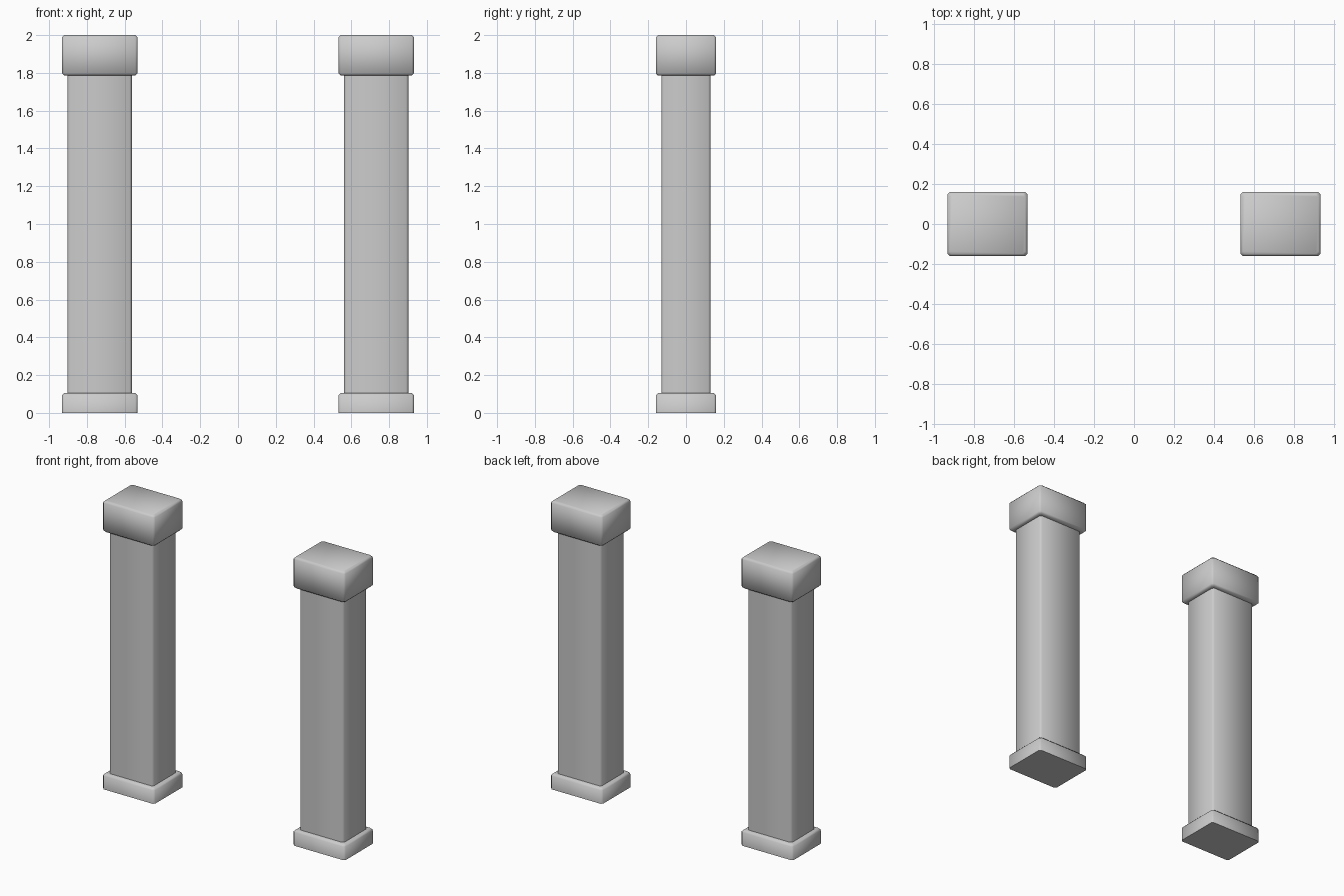
import bpy, bmesh, math

if "Cube" in bpy.data.objects:
    bpy.data.objects.remove(bpy.data.objects["Cube"])

HX, HY = 0.20, 0.16      # half size of base and cap
STEP = 0.03              # how far the shaft is set in
B = 0.012                # bevel width

# Pillar profile, bottom to top: (inset from the base outline, height)
PROFILE = [
    (0, 0), (0, 0.105 - B), (B, 0.105),              # base
    (STEP, 0.105), (STEP, 1.785),                    # shaft
    (B, 1.785), (0, 1.785 + B), (0, 2.0 - B), (B, 2.0),  # cap
]


def ring(bm, inset, z):
    """Rectangle with chamfered corners, counter-clockwise."""
    x, y = HX - inset, HY - inset
    pts = [(x, -y + B), (x, y - B), (x - B, y), (-x + B, y),
           (-x, y - B), (-x, -y + B), (-x + B, -y), (x - B, -y)]
    return [bm.verts.new((px, py, z)) for px, py in pts]


def pillar(name, x):
    bm = bmesh.new()
    rings = [ring(bm, i, z) for i, z in PROFILE]
    for lo, hi in zip(rings, rings[1:]):
        for k in range(8):
            n = (k + 1) % 8
            bm.faces.new((lo[k], lo[n], hi[n], hi[k]))
    bm.faces.new(rings[0][::-1])
    bm.faces.new(rings[-1])
    mesh = bpy.data.meshes.new(name)
    bm.to_mesh(mesh)
    bm.free()
    obj = bpy.data.objects.new(name, mesh)
    obj.location.x = x
    bpy.context.collection.objects.link(obj)
    # Bevels shade smooth, the steps and the underside stay sharp
    bpy.ops.object.select_all(action='DESELECT')
    obj.select_set(True)
    bpy.context.view_layer.objects.active = obj
    bpy.ops.object.shade_smooth_by_angle(angle=math.radians(60))


# Left and right pillars
pillar("pillar_left", -0.732)
pillar("pillar_right", 0.732)
